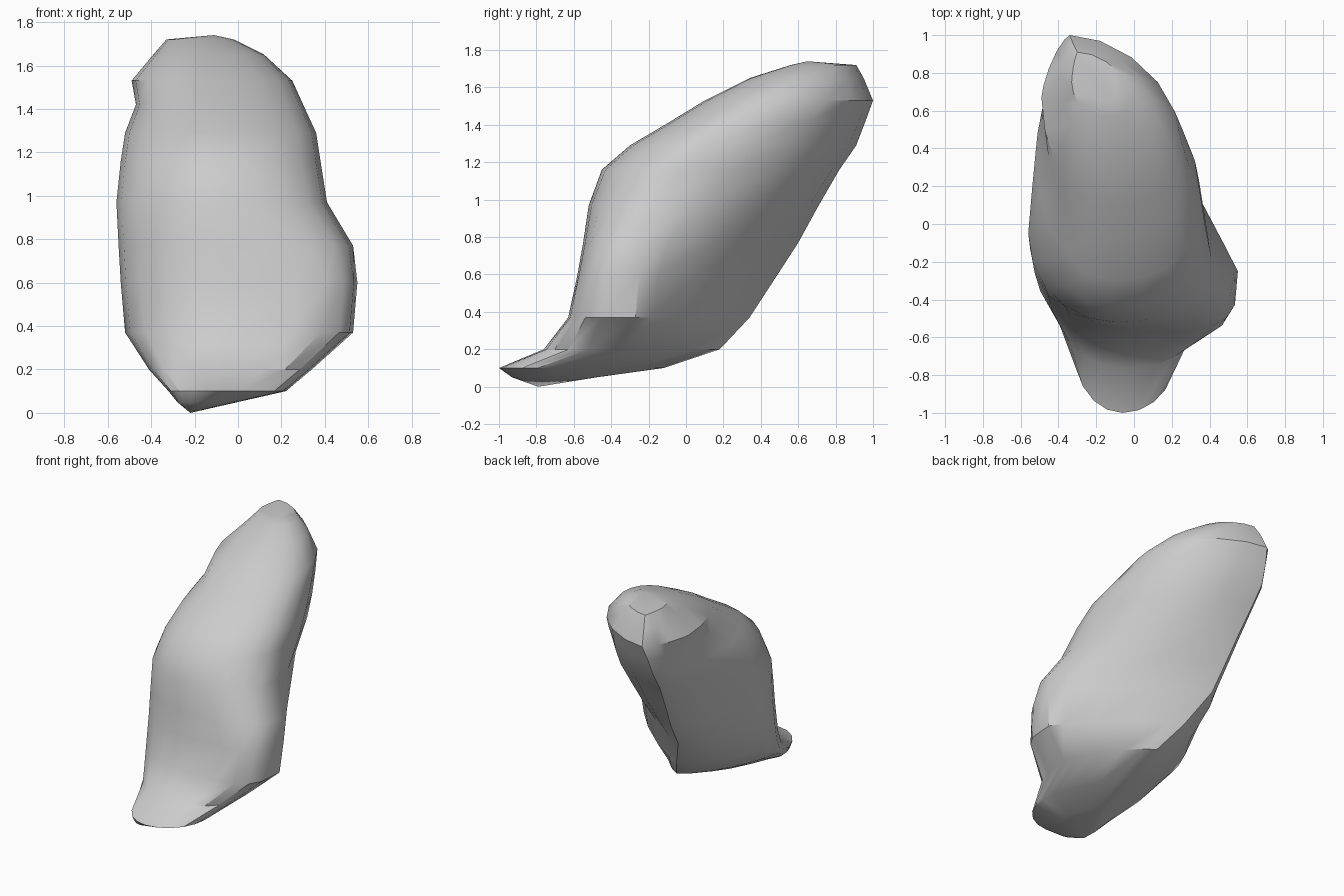
import bpy
import bmesh
import math
from mathutils import Vector

cube = bpy.data.objects.get("Cube")
if cube:
    bpy.data.objects.remove(cube)

# Level outlines in hundredths: height, then front, right, back and left extreme points,
# then roundness of the front right and back right quarters in tenths
LEVELS = [
    (5, (-15, -93), (0, -68), (-12, -48), (-28, -74), 18, 15),
    (10, (-6, -100), (22, -70), (-5, -12), (-32, -66), 20, 14),
    (20, (-5, -76), (34, -34), (-5, 18), (-41, -44), 28, 13),
    (37, (-5, -63), (53, -27), (-16, 34), (-52, -23), 36, 12),
    (60, (-5, -58), (55, -25), (-28, 49), (-54, -16), 38, 12),
    (77, (-5, -55), (53, -26), (-30, 60), (-55, -13), 27, 14),
    (97, (-10, -52), (41, -18), (-33, 71), (-56, -5), 23, 18),
    (116, (-12, -45), (38, -3), (-36, 82), (-54, 18), 22, 20),
    (129, (-12, -30), (36, 10), (-37, 91), (-52, 39), 22, 19),
    (142, (-12, -8), (30, 28), (-36, 96), (-47, 55), 22, 19),
    (153, (-12, 10), (25, 44), (-34, 100), (-49, 67), 22, 18),
    (165, (-10, 34), (12, 56), (-32, 95), (-39, 78), 22, 18),
    (172, (-12, 56), (-2, 66), (-30, 91), (-33, 75), 20, 18),
]
STEPS = 5
BACK_LEFT, FRONT_LEFT = 14, 20


def quarter(start, end, start_on_y, power):
    """Points of a superellipse quarter from start up to, not including, end."""
    if start_on_y:
        centre = Vector((start.x, end.y))
    else:
        centre = Vector((end.x, start.y))
    for i in range(STEPS):
        angle = math.pi / 2 * i / STEPS
        a = math.cos(angle) ** (2 / power)
        b = math.sin(angle) ** (2 / power)
        yield centre + (start - centre) * a + (end - centre) * b


def outline(height, front, right, back, left, front_right, back_right):
    corners = [Vector(p) / 100 for p in (front, right, back, left)]
    powers = (front_right, back_right, BACK_LEFT, FRONT_LEFT)
    for q, power in enumerate(powers):
        for p in quarter(corners[q], corners[(q + 1) % 4], q % 2 == 0, power / 10):
            yield (p.x, p.y, height / 100)


# Boulder: rings bridged into a closed skin with a low and a high point
bm = bmesh.new()
rings = [[bm.verts.new(p) for p in outline(*level)] for level in LEVELS]
count = len(rings[0])
base = bm.verts.new((-0.22, -0.79, 0))
peak = bm.verts.new((-0.11, 0.65, 1.74))
for i in range(count):
    j = (i + 1) % count
    bm.faces.new((base, rings[0][j], rings[0][i]))
    bm.faces.new((peak, rings[-1][i], rings[-1][j]))
    for low, high in zip(rings, rings[1:]):
        bm.faces.new((low[i], low[j], high[j], high[i]))
bmesh.ops.recalc_face_normals(bm, faces=bm.faces)
mesh = bpy.data.meshes.new("boulder")
bm.to_mesh(mesh)
bm.free()

# Plain stone colour
stone = bpy.data.materials.new("stone_grey")
stone.use_nodes = True
grey = (0.6, 0.6, 0.6, 1)
stone.diffuse_color = grey
stone.node_tree.nodes["Principled BSDF"].inputs["Base Color"].default_value = grey
mesh.materials.append(stone)

boulder = bpy.data.objects.new("boulder", mesh)
bpy.context.collection.objects.link(boulder)
bpy.context.view_layer.objects.active = boulder
boulder.select_set(True)
bpy.ops.object.shade_smooth_by_angle(angle=math.radians(35))
